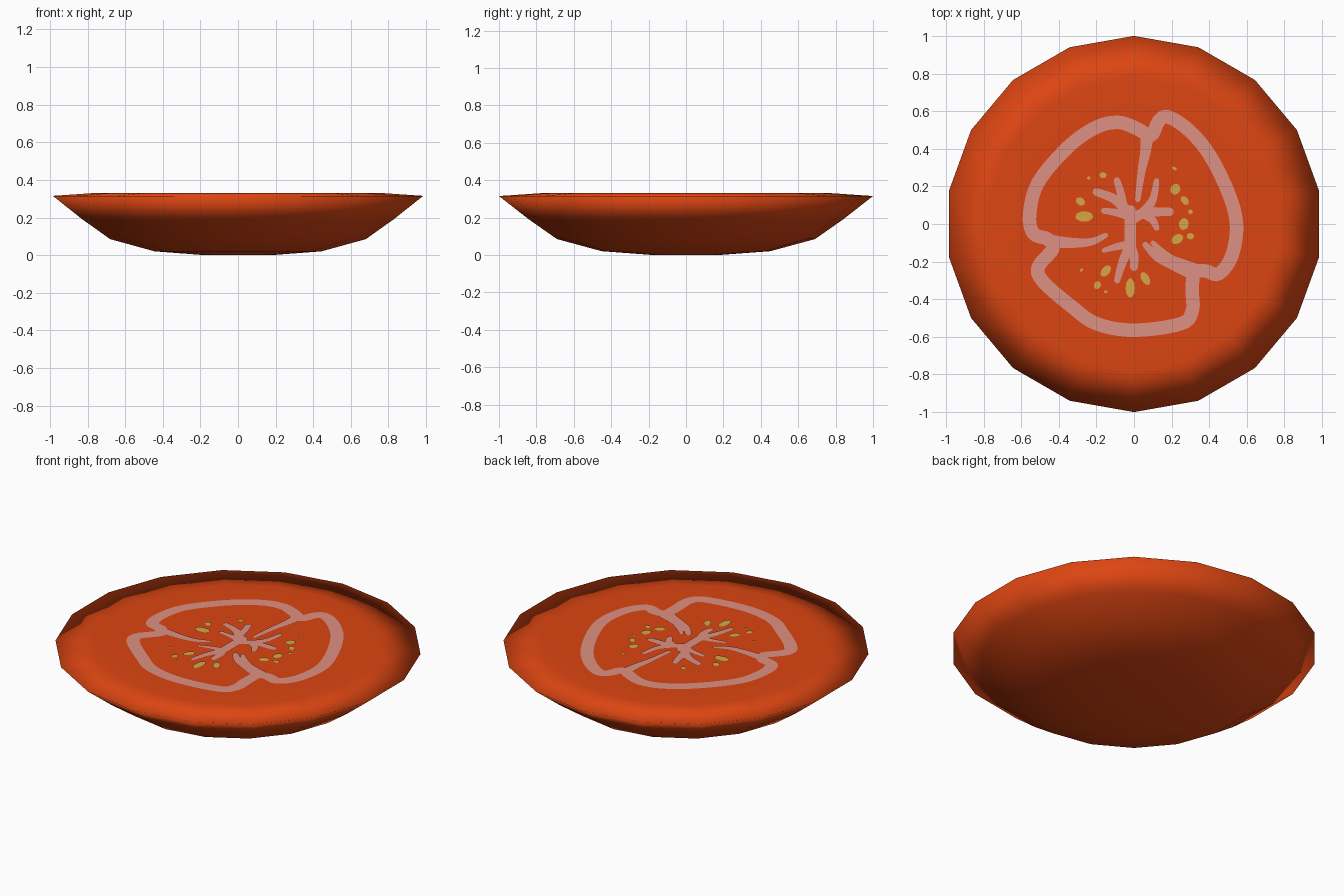
import bpy, bmesh, math
from mathutils import Vector

if "Cube" in bpy.data.objects:
    bpy.data.objects.remove(bpy.data.objects["Cube"])

SIDES = 18
TOP = 0.33


def material(name, rgb):
    m = bpy.data.materials.new(name)
    m.diffuse_color = (*rgb, 1)
    m.use_nodes = True
    m.node_tree.nodes["Principled BSDF"].inputs["Base Color"].default_value = m.diffuse_color
    return m


RED = material("tomato red", (0.72, 0.06, 0.006))
PINK = material("pale flesh pink", (0.73, 0.28, 0.225))
GOLD = material("seed gold", (0.66, 0.39, 0.06))


def finish(name, bm, mat, smooth=False):
    me = bpy.data.meshes.new(name)
    bm.to_mesh(me)
    bm.free()
    me.materials.append(mat)
    for p in me.polygons:
        p.use_smooth = smooth
    ob = bpy.data.objects.new(name, me)
    bpy.context.collection.objects.link(ob)
    return ob


def up_face(bm, pts, z):
    f = bm.faces.new([bm.verts.new((p[0], p[1], z)) for p in pts])
    f.normal_update()
    if f.normal.z < 0:
        f.normal_flip()


def ellipse(bm, x, y, a, b, deg, z, n=12):
    c, s = math.cos(math.radians(deg)), math.sin(math.radians(deg))
    pts = []
    for i in range(n):
        t = 2 * math.pi * i / n
        u, v = a * math.cos(t), b * math.sin(t)
        pts.append((x + u * c - v * s, y + u * s + v * c))
    up_face(bm, pts, z)


def spline(pts, closed, steps=5):
    """Catmull-Rom through the points."""
    p = [Vector(q) for q in pts]
    n = len(p)
    at = (lambda i: p[i % n]) if closed else (lambda i: p[max(0, min(n - 1, i))])
    out = []
    for i in range(n if closed else n - 1):
        a, b, c, d = at(i - 1), at(i), at(i + 1), at(i + 2)
        for k in range(steps):
            t = k / steps
            out.append(0.5 * (2 * b + (c - a) * t + (2 * a - 5 * b + 4 * c - d) * t * t
                              + (3 * b - a - 3 * c + d) * t ** 3))
    if not closed:
        out.append(p[-1])
    return out


def ribbon(bm, pts, w0, w1, z, closed=False):
    """Flat painted stroke whose half width runs from w0 to w1."""
    path = spline(pts, closed)
    n = len(path)
    sides = []
    for i, q in enumerate(path):
        a = path[(i - 1) % n] if closed else path[max(0, i - 1)]
        b = path[(i + 1) % n] if closed else path[min(n - 1, i + 1)]
        t = (b - a).normalized()
        w = w0 + (w1 - w0) * i / (n - 1)
        off = Vector((-t.y, t.x)) * w
        sides.append((q + off, q - off))
    for i in range(n if closed else n - 1):
        (a, b), (c, d) = sides[i], sides[(i + 1) % n]
        up_face(bm, (a, b, d, c), z)
    if not closed:
        ellipse(bm, *path[0], w0, w0, 0, z)
        ellipse(bm, *path[-1], w1, w1, 0, z)


# Slice body: lathed profile with a smooth shaded rim
profile = [(0.18, 0), (0.45, 0.02), (0.69, 0.085), (0.84, 0.19),
           (1.0, 0.315), (0.78, TOP), (0.64, TOP)]
bm = bmesh.new()
rings = []
for r, z in profile:
    rings.append([bm.verts.new((r * math.cos(a), r * math.sin(a), z))
                  for a in (math.pi / 2 + 2 * math.pi * i / SIDES for i in range(SIDES))])
for lo, hi in zip(rings, rings[1:]):
    for i in range(SIDES):
        j = (i + 1) % SIDES
        bm.faces.new((lo[i], lo[j], hi[j], hi[i]))
bm.faces.new(rings[0][::-1])
bm.faces.new(rings[-1])
finish("slice_body", bm, RED, smooth=True)

# Three-lobed flesh wall
wall = [(0.09, 0.47), (0.13, 0.545), (0.18, 0.57), (0.29, 0.50), (0.40, 0.37),
        (0.50, 0.17), (0.545, 0.0), (0.52, -0.17), (0.45, -0.265), (0.38, -0.25),
        (0.32, -0.26), (0.31, -0.36), (0.31, -0.46), (0.25, -0.53), (0, -0.565),
        (-0.2, -0.53), (-0.33, -0.44), (-0.48, -0.31), (-0.51, -0.23), (-0.43, -0.13),
        (-0.46, -0.08), (-0.535, -0.05), (-0.555, 0.05), (-0.51, 0.22), (-0.35, 0.41),
        (-0.2, 0.515), (-0.08, 0.54), (0.02, 0.505)]
bm = bmesh.new()
ribbon(bm, wall, 0.036, 0.036, TOP + 0.003, closed=True)
finish("flesh_wall", bm, PINK)

# Spokes reaching in from the notches of the wall
bm = bmesh.new()
for pts, w0, w1 in [
    ([(0.07, 0.47), (0.06, 0.38), (0.04, 0.28), (0.02, 0.13)], 0.035, 0.014),
    ([(-0.45, -0.09), (-0.34, -0.10), (-0.23, -0.095), (-0.15, -0.06)], 0.035, 0.013),
    ([(0.31, -0.25), (0.19, -0.20), (0.12, -0.17), (0.06, -0.11)], 0.045, 0.015),
    ([(0.24, -0.22), (0.16, -0.16), (0.10, -0.10)], 0.03, 0.012),
]:
    ribbon(bm, pts, w0, w1, TOP + 0.004)
finish("flesh_spokes", bm, PINK)

# Branching core in the middle
bm = bmesh.new()
for pts, w0, w1 in [
    ([(-0.02, 0.07), (-0.02, -0.03), (-0.02, -0.13)], 0.03, 0.03),
    ([(-0.02, 0.05), (-0.10, 0.13), (-0.20, 0.17)], 0.03, 0.02),
    ([(-0.06, 0.10), (-0.07, 0.16), (-0.09, 0.23)], 0.025, 0.018),
    ([(-0.02, 0.04), (-0.09, 0.06), (-0.16, 0.07)], 0.025, 0.015),
    ([(-0.02, 0.02), (0.06, 0.06), (0.19, 0.065)], 0.03, 0.022),
    ([(0.05, 0.06), (0.10, 0.13), (0.12, 0.23)], 0.028, 0.014),
    ([(0.06, 0.05), (0.10, 0.02), (0.12, -0.02)], 0.025, 0.015),
    ([(-0.02, -0.12), (-0.06, -0.20), (-0.09, -0.30)], 0.03, 0.016),
    ([(-0.02, -0.12), (0.0, -0.17), (0.0, -0.23)], 0.028, 0.02),
    ([(-0.02, -0.11), (-0.09, -0.12), (-0.16, -0.14)], 0.025, 0.012),
]:
    ribbon(bm, pts, w0, w1, TOP + 0.005)
finish("core_branches", bm, PINK)

# Seeds: x, y, half length, half width, angle
seeds = [(0.22, 0.185, 0.03, 0.026, 60), (0.27, 0.125, 0.026, 0.018, -50),
         (0.30, 0.065, 0.013, 0.012, 0), (0.265, 0.0, 0.032, 0.026, 80),
         (0.30, -0.065, 0.02, 0.017, 0), (0.23, -0.08, 0.034, 0.024, 30),
         (0.215, 0.295, 0.014, 0.008, -30), (-0.265, 0.04, 0.047, 0.028, 0),
         (-0.285, 0.12, 0.026, 0.02, -40), (-0.165, 0.26, 0.019, 0.016, 0),
         (-0.24, 0.245, 0.01, 0.008, 0), (-0.15, -0.25, 0.035, 0.022, 50),
         (-0.195, -0.325, 0.022, 0.018, 60), (-0.02, -0.34, 0.052, 0.025, 90),
         (0.06, -0.29, 0.038, 0.021, -60), (-0.28, -0.245, 0.01, 0.007, 40),
         (-0.15, -0.36, 0.01, 0.007, 0)]
bm = bmesh.new()
for x, y, a, b, deg in seeds:
    ellipse(bm, x, y, a, b, deg, TOP + 0.004)
finish("seeds", bm, GOLD)
